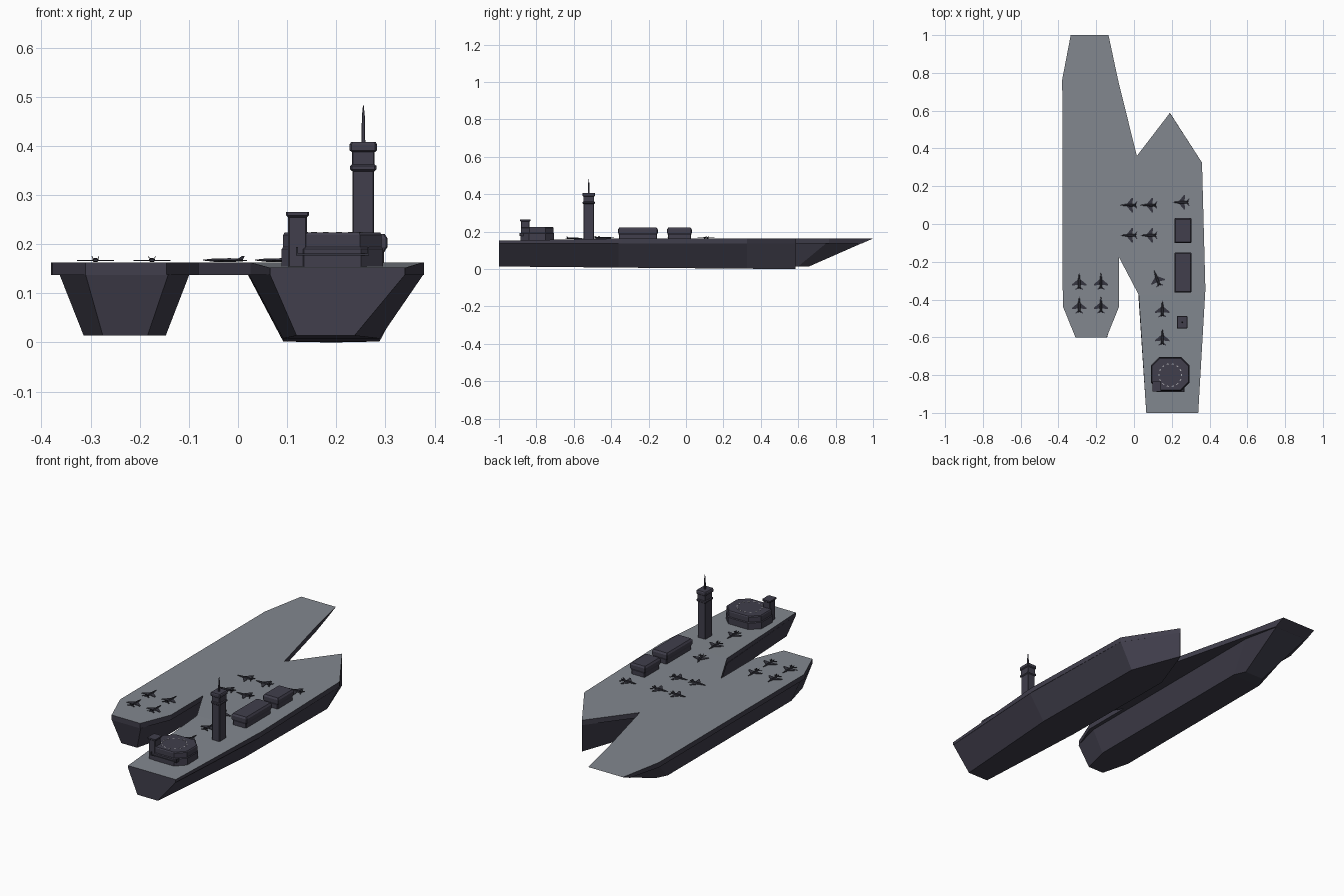
import bpy, bmesh, math
from mathutils import Matrix, Vector

if "Cube" in bpy.data.objects:
    bpy.data.objects.remove(bpy.data.objects["Cube"])


def material(name, col):
    m = bpy.data.materials.new(name)
    m.diffuse_color = (*col, 1)
    m.use_nodes = True
    m.node_tree.nodes["Principled BSDF"].inputs["Base Color"].default_value = m.diffuse_color
    return m


DARK = material("dark hull grey", (0.052, 0.049, 0.072))
DECK = material("deck grey", (0.225, 0.245, 0.275))
PLANE = material("aircraft charcoal", (0.036, 0.036, 0.050))
PALE = material("pale marking", (0.42, 0.42, 0.44))


def finish(name, bm, *mats):
    bmesh.ops.recalc_face_normals(bm, faces=bm.faces)
    me = bpy.data.meshes.new(name)
    bm.to_mesh(me)
    bm.free()
    for m in mats:
        me.materials.append(m)
    ob = bpy.data.objects.new(name, me)
    bpy.context.collection.objects.link(ob)
    return ob


def loft(bm, sections):
    """Skin equal-length loops and cap both ends."""
    rings = [[bm.verts.new(p) for p in s] for s in sections]
    for a, b in zip(rings, rings[1:]):
        n = len(a)
        for i in range(n):
            bm.faces.new((a[i], a[(i + 1) % n], b[(i + 1) % n], b[i]))
    bm.faces.new(rings[0])
    bm.faces.new(rings[-1])


def octagon(hx, hy, c):
    return [(hx, -hy + c), (hx, hy - c), (hx - c, hy), (-hx + c, hy),
            (-hx, hy - c), (-hx, -hy + c), (-hx + c, -hy), (hx - c, -hy)]


def tower(name, x, y, levels, mat=DARK):
    """Stack of chamfered rectangles: (z, half x, half y, chamfer)."""
    bm = bmesh.new()
    loft(bm, [[(x + px, y + py, z) for px, py in octagon(hx, hy, c)]
              for z, hx, hy, c in levels])
    return finish(name, bm, mat)


# flight deck slab: outline extruded down, bow edge raked
outline = [(-.335, 1), (-.135, 1), (-.085, .765), (.015, .36), (.19, .588),
           (.36, .325), (.378, -.345), (.34, -1), (.065, -1), (.025, -.375),
           (-.08, -.175), (-.08, -.44), (-.145, -.6), (-.31, -.6),
           (-.377, -.435), (-.38, .765)]
bm = bmesh.new()
loft(bm, [[(x, y if y < .9 else .94, .137) for x, y in outline],
          [(x, y, .163) for x, y in outline]])
bmesh.ops.triangulate(bm, faces=[f for f in bm.faces if len(f.verts) > 4])
bmesh.ops.bisect_plane(bm, geom=bm.verts[:] + bm.edges[:] + bm.faces[:],
                       plane_co=(0, -.375, 0), plane_no=(0, 1, 0))
for v in bm.verts:
    if v.co.z > .15 and v.co.y < -.9:
        v.co.z = .152
bmesh.ops.recalc_face_normals(bm, faces=bm.faces)
for f in bm.faces:
    f.material_index = 1 if f.normal.z > .5 else 0
finish("flight_deck", bm, DARK, DECK)


# twin hulls: (y top, y bottom, top x range, bottom x range, keel z)
def hull(name, stations):
    bm = bmesh.new()
    loft(bm, [[(t0, yt, .138), (b0, yb, z), (b1, yb, z), (t1, yt, .138)]
              for yt, yb, t0, t1, b0, b1, z in stations])
    finish(name, bm, DARK)


hull("starboard_hull", [(-1, -1, .065, .34, .119, .237, .014),
                        (-.36, -.36, .022, .377, .092, .288, .008),
                        (.325, .325, .02, .36, .092, .288, .002),
                        (.586, .586, .188, .192, .188, .192, 0)])
hull("port_hull", [(-.6, -.57, -.31, -.142, -.275, -.184, .014),
                   (-.435, -.42, -.363, -.099, -.314, -.147, .014),
                   (.75, .60, -.363, -.099, -.314, -.147, .014),
                   (.94, .66, -.33, -.14, -.285, -.175, .015)])

# two long deckhouses with overhanging tops
for name, y, hy in (("forward_deckhouse", -.035, .066), ("middle_deckhouse", -.257, .106)):
    tower(name, .259, y, [(.155, .038, hy - .004, .003), (.183, .038, hy - .004, .003),
                          (.194, .045, hy, .003), (.212, .045, hy, .003),
                          (.221, .039, hy - .006, .003)])

# control tower with collars, and its mast
tower("control_tower", .255, -.52,
      [(.15, .022, .028, .002), (.348, .022, .028, .002), (.352, .027, .033, .004),
       (.359, .027, .033, .004), (.362, .023, .029, .002), (.387, .023, .029, .002),
       (.391, .028, .034, .004), (.403, .028, .034, .004), (.408, .025, .031, .004)])
tower("tower_mast", .255, -.52, [(.405, .004, .004, .001), (.46, .003, .003, .001),
                                 (.482, .0008, .0008, .0002)])

# aft block with a ledge, its funnel and a broken landing circle
tower("aft_block", .192, -.795,
      [(.148, .103, .09, .045), (.190, .103, .09, .045), (.194, .100, .087, .044),
       (.219, .100, .087, .044), (.224, .097, .084, .043)])
tower("aft_funnel", .121, -.86,
      [(.15, .019, .023, .003), (.254, .019, .023, .003), (.258, .023, .028, .003),
       (.265, .023, .028, .003)])
bm = bmesh.new()
for x0, x1, z0, z1 in ((.118, .267, .177, .181), (.118, .122, .177, .194), (.263, .267, .177, .194)):
    loft(bm, [[(x0, y, z0), (x1, y, z0), (x1, y, z1), (x0, y, z1)] for y in (-.889, -.86)])
finish("aft_rail", bm, PLANE)
bm = bmesh.new()
for i in range(14):
    a = i * math.tau / 14
    m = Matrix.Translation((.192 + .06 * math.cos(a), -.80 + .06 * math.sin(a), .2245)) \
        @ Matrix.Rotation(a, 4, 'Z') @ Matrix.Diagonal((.005, .011, .001, 1))
    bmesh.ops.create_cube(bm, size=1, matrix=m)
finish("landing_circle", bm, PALE)


# parked jets, nose along local +y
def prism(bm, pts, z0, z1):
    loft(bm, [[(x, y, z) for x, y in pts] for z in (z0, z1)])


def jet(name, x, y, deg):
    bm = bmesh.new()
    loft(bm, [[(w * math.cos(k * math.tau / 6), yy, .0055 + h * math.sin(k * math.tau / 6))
               for k in range(6)]
              for yy, w, h in ((.045, .001, .001), (.022, .005, .004),
                               (-.01, .007, .0045), (-.036, .005, .003))])
    for s in (-1, 1):
        prism(bm, [(s * .004, .014), (s * .038, -.014), (s * .038, -.021), (s * .004, -.017)], .004, .006)
        prism(bm, [(s * .003, -.026), (s * .019, -.038), (s * .019, -.044), (s * .003, -.037)], .004, .006)
        loft(bm, [[(s * .005 + d, -.024, .007), (s * .005 + d, -.036, .007),
                   (s * .007 + d, -.040, .014), (s * .007 + d, -.034, .014)] for d in (-.0007, .0007)])
    ob = finish(name, bm, PLANE)
    base = .160 if y < -.5 and x > 0 else .163
    ob.matrix_world = Matrix.Translation(Vector((x, y, base - .001))) @ Matrix.Rotation(math.radians(deg), 4, 'Z')


jets = [(x, y, 90) for x in (-.026, .08) for y in (.10, -.06)]
jets += [(x, y, 0) for x in (-.29, -.175) for y in (-.305, -.43)]
jets += [(.25, .115, 90), (.122, -.29, 20), (.15, -.45, 0), (.15, -.60, 0)]
for i, j in enumerate(jets):
    jet(f"parked_jet_{i + 1}", *j)
